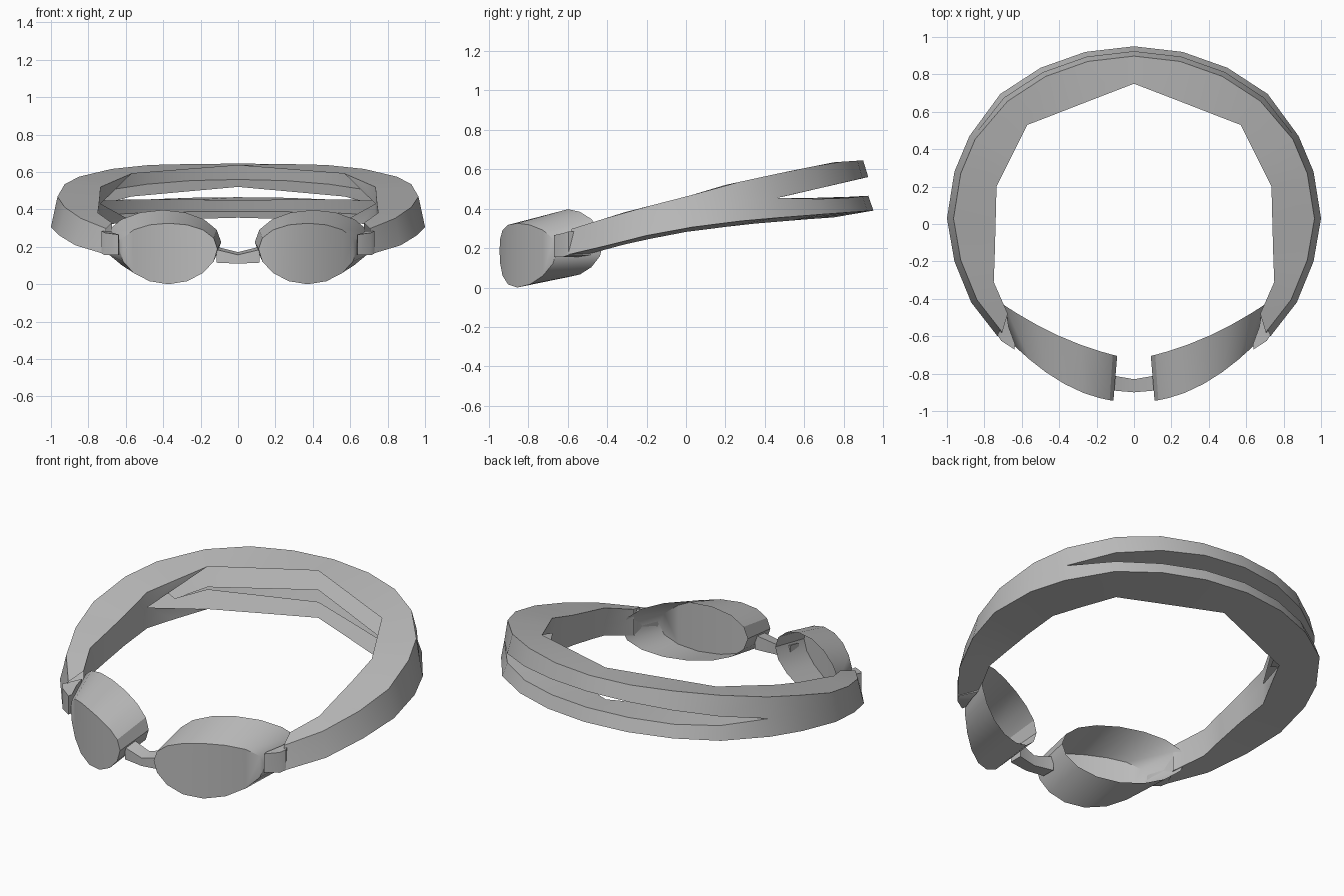
import bpy, bmesh, math

cube = bpy.data.objects.get("Cube")
if cube:
    bpy.data.objects.remove(cube, do_unlink=True)

GREY = (0.5, 0.5, 0.5, 1.0)
mat = bpy.data.materials.new("plain grey")
mat.use_nodes = True
mat.diffuse_color = GREY
mat.node_tree.nodes["Principled BSDF"].inputs["Base Color"].default_value = GREY


def finish(name, bm, angle=32):
    bmesh.ops.recalc_face_normals(bm, faces=bm.faces)
    mesh = bpy.data.meshes.new(name)
    bm.to_mesh(mesh)
    bm.free()
    mesh.materials.append(mat)
    obj = bpy.data.objects.new(name, mesh)
    bpy.context.collection.objects.link(obj)
    bpy.ops.object.select_all(action='DESELECT')
    obj.select_set(True)
    bpy.context.view_layer.objects.active = obj
    bpy.ops.object.shade_smooth_by_angle(angle=math.radians(angle))


def loft(loops, caps=True):
    """Bridge equal closed loops of points; returns the bmesh and its rings."""
    bm = bmesh.new()
    rings = [[bm.verts.new(p) for p in loop] for loop in loops]
    n = len(rings[0])
    for a, b in zip(rings, rings[1:]):
        for i in range(n):
            j = (i + 1) % n
            bm.faces.new((a[i], a[j], b[j], b[i]))
    if caps:
        bm.faces.new(rings[0])
        bm.faces.new(rings[-1])
    return bm, rings


def interp(table, y):
    if y <= table[0][0]:
        return table[0][1]
    for (y0, z0), (y1, z1) in zip(table, table[1:]):
        if y <= y1:
            return z0 + (z1 - z0) * (y - y0) / (y1 - y0)
    return table[-1][1]


# Strap heights along y: outer edges and the slot that splits the back
TOP = [(-0.65, 0.275), (-0.3, 0.385), (0, 0.46), (0.2, 0.52), (0.5, 0.585), (0.75, 0.635), (0.9, 0.645)]
BOTTOM = [(-0.65, 0.155), (-0.45, 0.2), (-0.27, 0.25), (0, 0.302), (0.3, 0.34), (0.6, 0.365), (0.95, 0.39)]
MIDDLE = [(-0.65, 0.215), (0, 0.38), (0.2, 0.43), (0.47, 0.455)]
SLOT_TOP = MIDDLE + [(0.92, 0.56)]
SLOT_BOTTOM = MIDDLE + [(0.75, 0.447), (0.94, 0.467)]

# Strap plan from the middle of the back round to the front end
OUTER = [(0, 0.95), (0.26, 0.92), (0.5, 0.835), (0.715, 0.695), (0.88, 0.47),
         (0.96, 0.28), (1.0, 0.03), (0.96, -0.2), (0.87, -0.42), (0.73, -0.6)]
INNER = [(0, 0.75), (0.26, 0.65), (0.46, 0.572), (0.57, 0.53), (0.66, 0.35),
         (0.735, 0.2), (0.74, 0.0), (0.745, -0.18), (0.75, -0.31), (0.675, -0.48)]
SPLIT = 4
LAST = len(OUTER) - 1


def section(i, upper, lower, lean_up, lean_down, sag):
    """Four corners of a strap band; the outer wall leans inwards towards the top."""
    side = -1 if i < 0 else 1
    (ox, oy), (ix, iy) = OUTER[abs(i)], INNER[abs(i)]
    lean = 0.055 if abs(i) < SPLIT else 0.035
    a, b = 1 - lean * lean_up, 1 - lean * lean_down
    return [(side * ox * a, oy * a, interp(upper, oy * a)),
            (side * ox * b, oy * b, interp(lower, oy * b)),
            (side * ix, iy, interp(lower, iy) - sag),
            (side * ix, iy, interp(upper, iy))]


# Strap: two channels, open inwards at the back, merging into closed side arms
strap = bmesh.new()
for upper, lower, up, down, sag, slot, rim, tip in ((TOP, SLOT_TOP, 1, 0.5, 0, 1, 3, 2),
                                                    (SLOT_BOTTOM, BOTTOM, 0.5, 0, 0.02, 3, 2, 3)):
    rings = [[strap.verts.new(p) for p in section(i, upper, lower, up, down, sag)]
             for i in range(-LAST, LAST + 1)]
    for k in range(2 * LAST):
        far = max(abs(k - LAST), abs(k + 1 - LAST))
        skipped = {2} if far <= SPLIT else {2, slot} if far == SPLIT + 1 else {slot}
        for e in {0, 1, 2, 3} - skipped:
            f = (e + 1) % 4
            strap.faces.new((rings[k][e], rings[k][f], rings[k + 1][f], rings[k + 1][e]))
    # Inner wall narrowing to a point where each channel opens
    for s in (1, -1):
        a, b, c = (rings[LAST + s * (SPLIT + d)] for d in (-1, 0, 1))
        strap.faces.new((a[rim], b[rim], c[tip]))
        strap.faces.new((b[rim], c[rim], c[tip]))
bmesh.ops.remove_doubles(strap, verts=strap.verts, dist=0.0005)
finish("head_strap", strap)

# Eye cups: open oval shells closed at the front by a curved lens
SIDES = 16


def oval(s, inner, outer, z, half_height, bulge, lift):
    pts = []
    for k in range(SIDES):
        t = 2 * math.pi * k / SIDES
        f = (1 + math.cos(t)) / 2
        x = inner[0] + (outer[0] - inner[0]) * f
        y = inner[1] + (outer[1] - inner[1]) * f - bulge * math.sin(t) ** 2
        pts.append((s * x, y, z + half_height * math.sin(t) + lift * math.cos(t) ** 2))
    return pts


for name, s in (("left", 1), ("right", -1)):
    rear = oval(s, (0.09, -0.705), (0.715, -0.42), 0.225, 0.172, 0.035, 0)
    front = oval(s, (0.11, -0.945), (0.635, -0.655), 0.163, 0.163, 0.055, 0.025)
    bm, rings = loft([rear, front], caps=False)
    rim = rings[1]
    for k in range(SIDES // 2):
        corners = [rim[k], rim[k + 1], rim[-k - 1], rim[-k]]
        bm.faces.new(list(dict.fromkeys(corners)))
    finish(name + "_eye_cup", bm)

    # Slim clip joining the strap end to the cup
    clip = []
    for ox, oy, ix, iy, z0, z1 in ((0.73, -0.595, 0.68, -0.485, 0.165, 0.285),
                                   (0.71, -0.625, 0.67, -0.55, 0.155, 0.275),
                                   (0.64, -0.67, 0.635, -0.645, 0.155, 0.265)):
        clip.append([(s * ox, oy, z1), (s * ox, oy, z0), (s * ix, iy, z0), (s * ix, iy, z1)])
    finish(name + "_strap_clip", loft(clip)[0])

# Nose bridge, slightly bent in the middle
bridge = []
for x, y0, y1, z0, z1 in ((-0.115, -0.89, -0.81, 0.115, 0.2), (0, -0.9, -0.83, 0.11, 0.172),
                          (0.115, -0.89, -0.81, 0.115, 0.2)):
    bridge.append([(x, y0, z0), (x, y1, z0), (x, y1, z1), (x, y0, z1 - 0.015)])
finish("nose_bridge", loft(bridge)[0])
